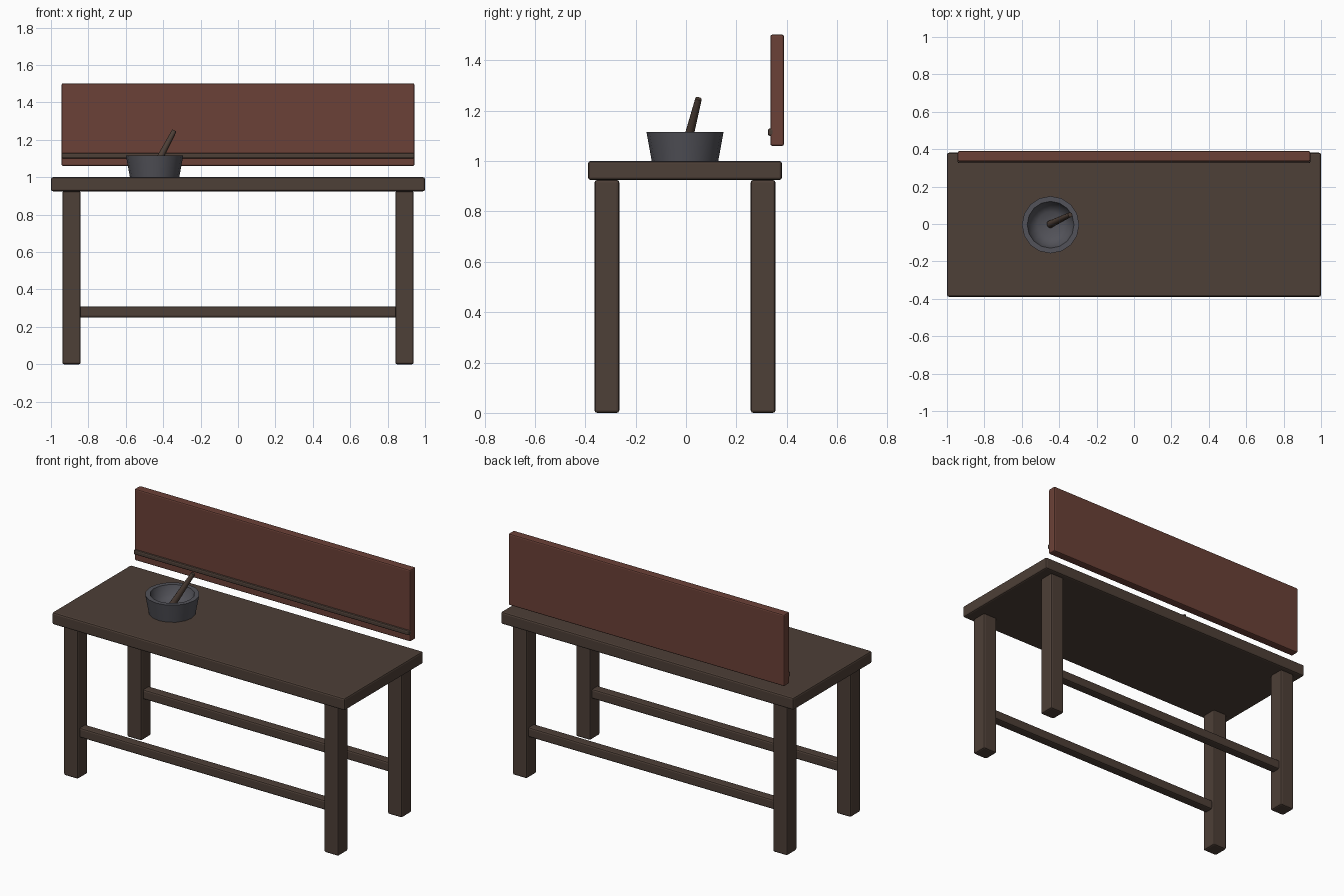
import bpy, bmesh
from mathutils import Vector
from math import cos, sin, tau

if "Cube" in bpy.data.objects:
    bpy.data.objects.remove(bpy.data.objects["Cube"])


def material(name, color):
    m = bpy.data.materials.new(name)
    m.diffuse_color = (*color, 1)
    m.use_nodes = True
    m.node_tree.nodes["Principled BSDF"].inputs["Base Color"].default_value = m.diffuse_color
    return m


WOOD = material("dark_wood", (0.075, 0.05, 0.038))
RED = material("red_panel", (0.145, 0.052, 0.038))
STONE = material("stone", (0.085, 0.085, 0.1))


def finish(name, bm, mat, smooth=False):
    bmesh.ops.recalc_face_normals(bm, faces=bm.faces[:])
    me = bpy.data.meshes.new(name)
    bm.to_mesh(me)
    bm.free()
    ob = bpy.data.objects.new(name, me)
    bpy.context.collection.objects.link(ob)
    me.materials.append(mat)
    if smooth:
        bpy.context.view_layer.objects.active = ob
        ob.select_set(True)
        bpy.ops.object.shade_smooth_by_angle(angle=0.7)
        ob.select_set(False)
    return ob


def box(name, lo, hi, mat, bevel=0.01, segments=2):
    lo, hi = Vector(lo), Vector(hi)
    bm = bmesh.new()
    bmesh.ops.create_cube(bm, size=1)
    for v in bm.verts:
        v.co = Vector([c * s for c, s in zip(v.co, hi - lo)]) + (lo + hi) / 2
    ob = finish(name, bm, mat)
    mod = ob.modifiers.new("soft_edges", 'BEVEL')
    mod.width, mod.segments = bevel, segments
    return ob


def lathe(name, profile, sides, mat):
    """Revolve (radius, height) points round z; radius 0 closes to a point."""
    bm = bmesh.new()
    rings = []
    for r, z in profile:
        n = sides if r else 1
        rings.append([bm.verts.new((r * cos(tau * i / sides), r * sin(tau * i / sides), z))
                      for i in range(n)])
    for a, b in zip(rings, rings[1:]):
        for i in range(sides):
            j = (i + 1) % sides
            quad = [a[i % len(a)], a[j % len(a)], b[j % len(b)], b[i % len(b)]]
            bm.faces.new(list(dict.fromkeys(quad)))
    return finish(name, bm, mat, True)


CY = -0.004  # bench centre line

# Bench top
box("bench_top", (-1, CY - 0.385, 0.925), (1, CY + 0.385, 1), WOOD)

# Legs and long stretchers, front and back
for row, sy in (("front", -1), ("back", 1)):
    y = CY + sy * 0.31
    for side, sx in (("left", -1), ("right", 1)):
        x = sx * 0.89
        box(f"{row}_{side}_leg", (x - 0.049, y - 0.049, 0), (x + 0.049, y + 0.049, 0.925), WOOD)
    box(f"{row}_stretcher", (-0.85, y - 0.03, 0.25), (0.85, y + 0.03, 0.31), WOOD)

# Back panel and its rail
box("back_panel", (-0.943, 0.335, 1.06), (0.943, 0.389, 1.502), RED, 0.008)
box("panel_rail", (-0.943, 0.325, 1.1), (0.943, 0.352, 1.13), WOOD, 0.008)

# Mortar bowl
bowl = lathe("mortar_bowl", [(0, 1), (0.132, 1), (0.153, 1.115), (0.125, 1.115),
                             (0.108, 1.06), (0.07, 1.035), (0, 1.03)], 16, STONE)
bowl.location = (-0.446, CY, 0)

# Leaning pestle
base, tip = Vector((-0.449, -0.002, 1.045)), Vector((-0.341, 0.05, 1.248))
axis = tip - base
h = axis.length
pestle = lathe("pestle", [(0, 0), (0.02, 0), (0.013, h), (0, h)], 10, WOOD)
pestle.location = base
pestle.rotation_euler = axis.to_track_quat('Z', 'Y').to_euler()
